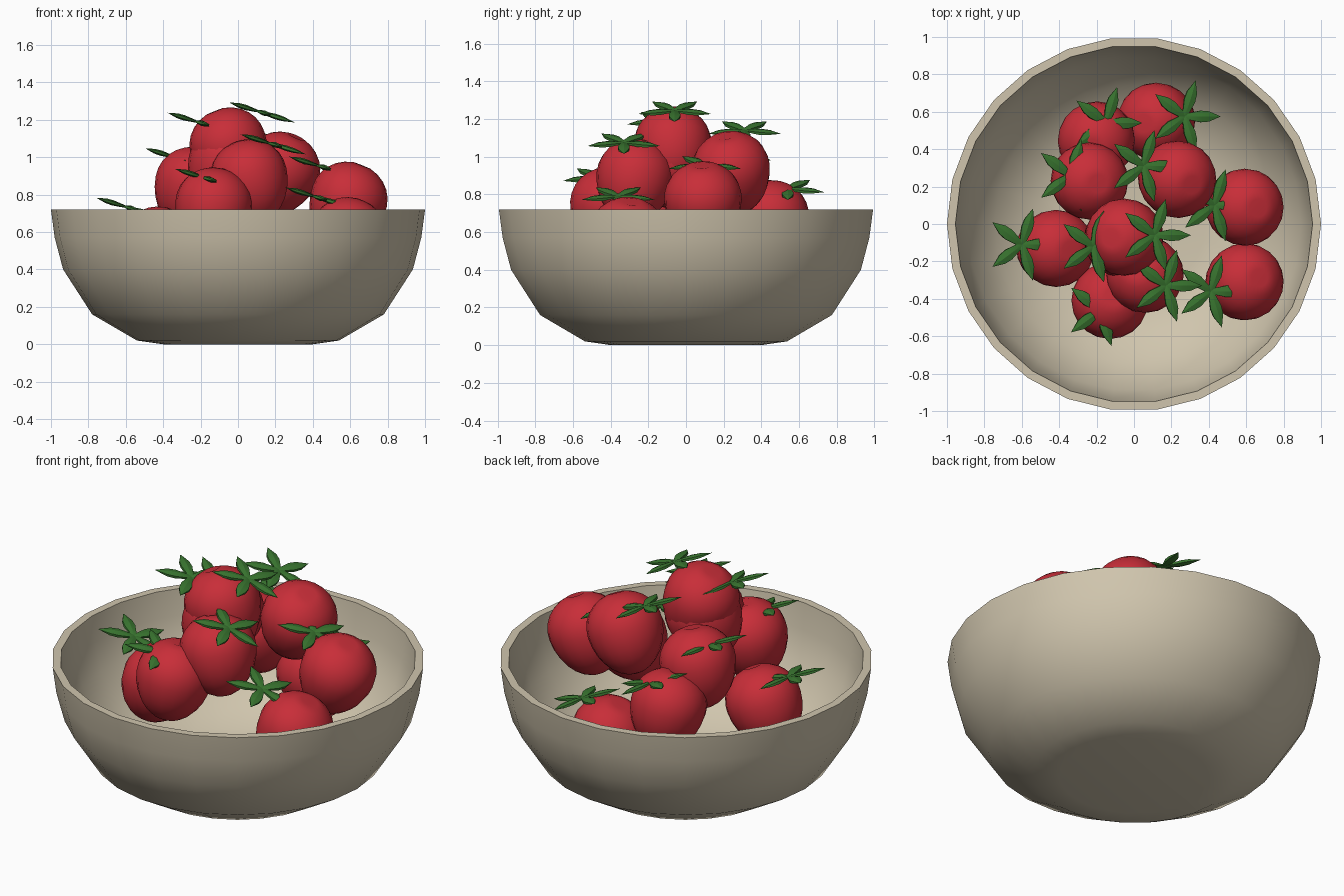
import bpy, bmesh, math
from mathutils import Vector, Matrix

if "Cube" in bpy.data.objects:
    bpy.data.objects.remove(bpy.data.objects["Cube"])


def material(name, rgb):
    m = bpy.data.materials.new(name)
    m.diffuse_color = (*rgb, 1)
    m.use_nodes = True
    m.node_tree.nodes["Principled BSDF"].inputs["Base Color"].default_value = m.diffuse_color
    return m


CLAY = material("clay_beige", (0.63, 0.56, 0.42))
RED = material("tomato_red", (0.58, 0.027, 0.04))
GREEN = material("leaf_green", (0.042, 0.185, 0.03))


def lathe(bm, profile, sides, matrix=Matrix()):
    """Revolve (radius, height) points round z; zero radius closes to a pole."""
    rings = []
    for r, z in profile:
        n = 1 if r == 0 else sides
        rings.append([bm.verts.new(matrix @ Vector((r * math.cos(2 * math.pi * i / sides),
                                                    r * math.sin(2 * math.pi * i / sides), z)))
                      for i in range(n)])
    for a, b in zip(rings, rings[1:]):
        for i in range(sides):
            j = (i + 1) % sides
            quad = [a[i % len(a)], a[j % len(a)], b[j % len(b)], b[i % len(b)]]
            bm.faces.new(list(dict.fromkeys(quad)))


def finish(bm, name, mat, angle=None):
    bmesh.ops.recalc_face_normals(bm, faces=bm.faces)
    me = bpy.data.meshes.new(name)
    bm.to_mesh(me)
    bm.free()
    me.materials.append(mat)
    ob = bpy.data.objects.new(name, me)
    bpy.context.collection.objects.link(ob)
    if angle:
        bpy.ops.object.select_all(action='DESELECT')
        ob.select_set(True)
        bpy.context.view_layer.objects.active = ob
        bpy.ops.object.shade_smooth_by_angle(angle=math.radians(angle))
    return ob


# Bowl: outer wall, flat rim, inner wall
bm = bmesh.new()
lathe(bm, [(0, 0), (0.40, 0), (0.54, 0.02), (0.78, 0.16), (0.935, 0.40), (0.98, 0.57), (1, 0.72),
           (0.955, 0.72), (0.937, 0.57), (0.893, 0.41), (0.745, 0.19), (0.52, 0.06),
           (0.38, 0.04), (0, 0.04)], 26)
finish(bm, "bowl", CLAY, 35)


# Tomato body: slightly tall, narrower below, small dimple on top
def tomato(name, centre, lean):
    rows = 14
    prof = []
    for k in range(rows + 1):
        t = math.pi * k / rows
        z = math.cos(t)
        taper = 1 + 0.06 * z
        prof.append((0 if k in (0, rows) else 0.206 * math.sin(t) * taper,
                     (0.205 if z > 0 else 0.25) * z))
    prof[0] = (0, 0.185)
    axis = Vector((lean[0], lean[1], 0.2))
    rot = Vector((0, 0, 1)).rotation_difference(axis).to_matrix().to_4x4()
    bm = bmesh.new()
    lathe(bm, prof, 20, Matrix.Translation(centre) @ rot)
    finish(bm, name, RED, 60)


# Calyx: five pointed leaves in a plane sloping down to the right
def calyx(name, centre):
    bm = bmesh.new()
    base = Matrix.Translation(centre) @ Matrix.Rotation(math.radians(17), 4, 'Y')
    for i in range(5):
        m = (base @ Matrix.Rotation(math.radians(72 * i), 4, 'Z')
             @ Matrix.Diagonal((1, 1, 0.4, 1)) @ Matrix.Rotation(math.pi / 2, 4, 'Y'))
        lathe(bm, [(0, -0.01), (0.018, 0.01), (0.036, 0.09), (0.032, 0.135), (0, 0.203)], 6, m)
    finish(bm, name, GREEN, 25)


# Body centre, calyx centre
FRUIT = [
    ((-0.20, 0.45, 0.67), (-0.15, 0.54, 0.83)),
    ((0.12, 0.55, 0.46), (0.27, 0.575, 0.64)),
    ((-0.24, 0.23, 0.85), (-0.34, 0.26, 1.00)),
    ((0.23, 0.24, 0.93), (0.05, 0.31, 1.14)),
    ((0.59, 0.09, 0.77), (0.43, 0.10, 0.955)),
    ((-0.42, -0.13, 0.53), (-0.60, -0.11, 0.735)),
    ((-0.05, -0.07, 1.06), (0.11, -0.06, 1.245)),
    ((-0.06, -0.08, 0.97), (-0.22, -0.12, 1.19)),
    ((-0.13, -0.41, 0.74), (-0.18, -0.46, 0.89)),
    ((0.06, -0.27, 0.89), (0.17, -0.33, 1.075)),
    ((0.59, -0.31, 0.58), (0.41, -0.36, 0.79)),
]
for n, (body, top) in enumerate(FRUIT, 1):
    lean = ((body[0] - top[0]) * 0.5, (body[1] - top[1]) * 0.5)
    tomato(f"tomato_{n}", body, lean)
    calyx(f"tomato_leaves_{n}", top)
